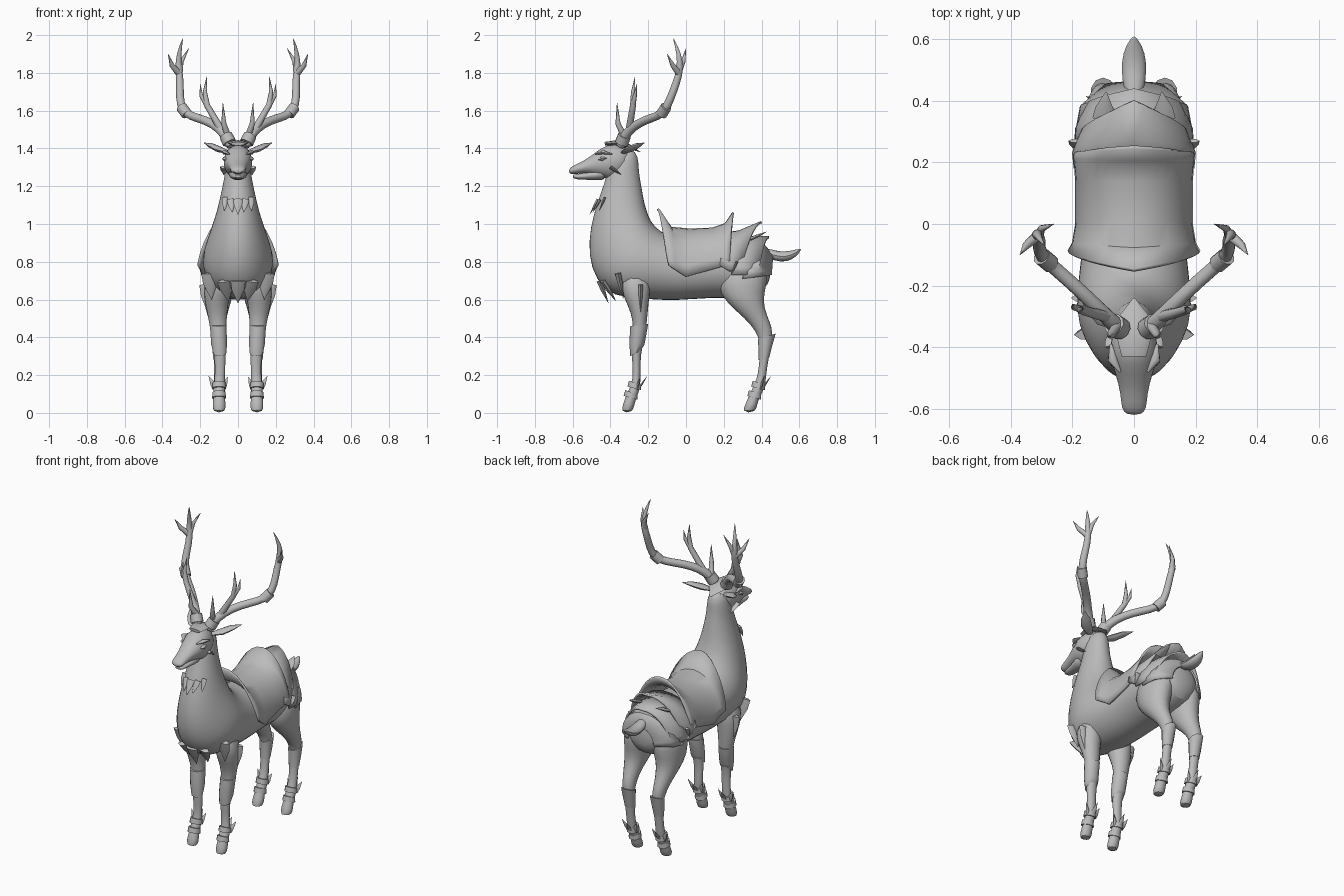
import bpy, bmesh, math
from mathutils import Vector

cube = bpy.data.objects.get("Cube")
if cube:
    bpy.data.objects.remove(cube, do_unlink=True)

CM = 0.01  # all sizes below are in hundredths of a unit

grey = bpy.data.materials.new("plain grey")
grey.use_nodes = True
GREY = (0.5, 0.5, 0.5, 1)
grey.diffuse_color = GREY
grey.node_tree.nodes["Principled BSDF"].inputs["Base Color"].default_value = GREY


def finish(name, bm, subdivide=0, thickness=0.0, angle=50):
    """Turn a bmesh into a shaded object."""
    bmesh.ops.recalc_face_normals(bm, faces=bm.faces)
    mesh = bpy.data.meshes.new(name)
    bm.to_mesh(mesh)
    bm.free()
    mesh.materials.append(grey)
    obj = bpy.data.objects.new(name, mesh)
    bpy.context.collection.objects.link(obj)
    if thickness:
        mod = obj.modifiers.new("thickness", "SOLIDIFY")
        mod.thickness = thickness
        mod.offset = 0
    bpy.ops.object.select_all(action="DESELECT")
    obj.select_set(True)
    bpy.context.view_layer.objects.active = obj
    bpy.ops.object.shade_smooth_by_angle(angle=math.radians(angle))
    if subdivide:
        mod = obj.modifiers.new("smooth", "SUBSURF")
        mod.levels = mod.render_levels = subdivide
    return obj


def skin(bm, rings):
    """Bridge closed rings of vertices and cap both ends."""
    loops = [[bm.verts.new(p) for p in ring] for ring in rings]
    n = len(loops[0])
    for a, b in zip(loops, loops[1:]):
        for i in range(n):
            j = (i + 1) % n
            bm.faces.new((a[i], a[j], b[j], b[i]))
    bm.faces.new(loops[0])
    bm.faces.new(loops[-1])


def loft(name, stations, side=1, sides=14, subdivide=1):
    """Oval rings, each spanning two profile points: y, z, y, z, half width, centre x."""
    rings = []
    for y1, z1, y2, z2, w, *cx in stations:
        cx = cx[0] if cx else 0
        low, high = Vector((cx * side, y1, z1)), Vector((cx * side, y2, z2))
        mid, half = (low + high) / 2, (high - low) / 2
        ring = []
        for i in range(sides):
            a = math.tau * i / sides
            ring.append((mid + half * math.cos(a) + Vector((w * math.sin(a), 0, 0))) * CM)
        rings.append(ring)
    bm = bmesh.new()
    skin(bm, rings)
    return finish(name, bm, subdivide)


def tube(name, points, side=1, flat=1.0, sides=8, subdivide=0):
    """Tapering tube through x, y, z, radius points."""
    pos = [Vector((p[0] * side, p[1], p[2])) for p in points]
    along = (pos[-1] - pos[0]).normalized()
    ref = Vector((0, 1, 0)) if abs(along.z) > 0.5 else Vector((0, 0, 1))
    rings = []
    for i, p in enumerate(pos):
        t = (pos[min(i + 1, len(pos) - 1)] - pos[max(i - 1, 0)]).normalized()
        u = t.cross(ref).normalized()
        v = u.cross(t) * flat
        r = points[i][3]
        angles = [math.tau * k / sides for k in range(sides)]
        rings.append([(p + (u * math.cos(a) + v * math.sin(a)) * r) * CM for a in angles])
    bm = bmesh.new()
    skin(bm, rings)
    return finish(name, bm, subdivide)


def spike(name, base, tip, r, side=1, flat=0.4):
    """Pointed tuft swelling slightly after its root."""
    a, b = Vector(base), Vector(tip)
    tube(name, [(*a, r), (*a.lerp(b, 0.4), r * 0.85), (*b, 0.1)], side, flat, 6)


def drape(name, stations, columns=16):
    """Cloth arched over the back: y at spine, y at hem, half width, top, hem, peak."""
    bm = bmesh.new()
    rows = []
    for yc, ye, w, top, hem, peak in stations:
        row = []
        for i in range(columns + 1):
            t = 2 * i / columns - 1
            a = t * math.pi / 2
            rise = max(math.cos(a), 0) ** peak
            y = yc + (ye - yc) * abs(t)
            row.append(bm.verts.new(Vector((w * math.sin(a), y, hem + (top - hem) * rise)) * CM))
        rows.append(row)
    for a, b in zip(rows, rows[1:]):
        for i in range(columns):
            bm.faces.new((a[i], a[i + 1], b[i + 1], b[i]))
    return finish(name, bm, 0, 0.012, 40)


# Torso and neck in one sweep, rump to nape
loft("body", [
    (45, 72, 45, 84, 6), (42, 64, 40, 91, 14), (30, 60, 28, 94, 18.5), (13, 61, 12, 93, 17),
    (-5, 59, 0, 92, 16.5), (-21, 60, -10, 94, 18), (-39, 61, -17, 99, 19.5),
    (-48, 70, -20, 105, 17), (-52, 83, -22, 112, 13.5), (-51, 98, -23, 118, 10.8),
    (-47, 112, -24, 123, 8.7), (-43, 122, -25, 129, 7.2), (-42, 128, -25, 136, 6.5),
    (-38, 134, -29, 141, 5)], sides=18)

# Head with separate lower jaw
loft("head", [
    (-34, 125, -27, 137, 5), (-38, 123, -33, 142, 7.5), (-44, 124, -42, 143, 8.3),
    (-49, 126, -49, 137, 6), (-55, 127, -55, 133, 4.4), (-60, 126, -60, 131, 4.2),
    (-62, 127, -62, 129, 2.5)])
loft("lower_jaw", [
    (-42, 123, -42, 131, 6), (-48, 123, -48, 129, 4.6), (-54, 123.5, -54, 127, 3.4),
    (-58, 123.5, -58, 126.5, 3), (-60, 124.5, -60, 126, 1.8)])
tube("forehead_plate", [(0, -43, 142.5, 4), (0, -37, 143, 5.5), (0, -30, 141, 5), (0, -24, 138, 0.3)],
     flat=0.25)

# Tail
tube("tail", [(0, 41, 86, 3), (0, 47, 83, 4.3), (0, 53, 82.5, 4.5), (0, 58, 84.5, 3), (0, 61, 87, 0.3)],
     flat=0.7, subdivide=1)

# Saddle cloth with raised front and rear, then layered rump covers
drape("saddle", [
    (-15, -9, 21, 108, 78, 1.5), (-8, -6, 19.5, 98, 76, 1), (2, 0, 18.5, 97, 72, 0.9),
    (14, 14, 18.5, 97.5, 76, 0.9), (21, 21, 19, 100, 78, 1), (25, 23, 19, 106, 78, 1.3)])
drape("rump_cover_upper", [(20, 18, 19, 95, 78, 1), (28, 23, 19.5, 96, 75, 1), (40, 28, 17.5, 101, 75, 1.2)])
drape("rump_cover_middle", [(26, 24, 19, 94, 73, 1), (34, 31, 18.5, 93, 73, 1), (44, 38, 15.5, 93, 74, 1.1)])
drape("rump_cover_lower", [(34, 30, 18.5, 90, 71, 1), (41, 38, 17, 89, 72, 1), (46, 45, 9, 83, 73, 1)])

# Central fur tips
spike("throat_tuft", (0, -46.5, 113), (0, -51, 105), 2.5)
spike("chest_tuft", (0, -46, 70), (0, -41, 58), 4)

for side, tag in ((1, "left"), (-1, "right")):
    # Face
    tube(tag + "_ear", [(5, -33, 138, 1.8), (10, -30, 139.5, 3.2), (14, -26, 141.5, 2.6), (18, -22, 143, 0.2)],
         side, 0.5)
    tube(tag + "_eye", [(6, -46.5, 134, 0.3), (6.8, -44.5, 134.5, 1.7), (7.4, -42, 135, 0.3)], side, 0.7)
    tube(tag + "_brow", [(4.5, -48, 137, 0.4), (7, -44, 138, 1.5), (7.5, -39, 137, 0.4)], side, 0.7)
    spike(tag + "_cheek_tuft", (7, -40, 130), (7.5, -34, 126), 2.5, side)

    # Antler: main beam, top prongs, inner tine and brow tine
    beam = tag + "_antler_"
    tube(beam + "beam", [
        (3, -35, 140, 3.4), (6, -33, 146, 3), (10, -29, 151, 2.7), (17, -22, 155, 2.5),
        (25, -15, 157, 2.5), (29.5, -11, 160, 2.6), (31, -8, 167, 2.3), (30.5, -5, 175, 2.2),
        (31.5, -3, 182, 2), (31.5, -3.5, 190, 1.4), (29, -7, 199, 0.1)], side, subdivide=1)
    tube(beam + "outer_prong", [(31.5, -4, 180, 1.8), (35, -7, 184, 1.3), (37, -10, 190, 0.1)], side)
    tube(beam + "rear_prong", [(31, -4, 180, 1.7), (30, -1.5, 186, 1.2), (26, 0, 193, 0.1)], side)
    tube(beam + "inner_tine", [(9, -30, 150, 2), (13, -29, 157, 1.7), (16.5, -28, 163, 1.6),
                               (17.5, -28, 170, 1.1), (16.5, -27, 178, 0.1)], side)
    tube(beam + "inner_fork", [(16.5, -28, 163, 1.4), (19.5, -27, 168, 1), (20, -26, 174, 0.1)], side)
    tube(beam + "brow_tine", [(5.5, -33, 147, 1.7), (7.5, -36, 153, 1.4), (8, -36.5, 164, 0.1)], side)
    tube(beam + "low_collar", [(4.5, -34, 143, 3.7), (6.5, -32.5, 147, 3.5)], side, sides=10)
    tube(beam + "high_collar", [(27, -13, 158, 3), (30, -10.5, 162, 3)], side, sides=10)

    # Front leg with hoof
    loft(tag + "_front_leg", [
        (-37, 74, -17, 76, 8, 10), (-34, 62, -19, 62, 7.3, 11.5), (-29, 53, -20, 53, 5.6, 11),
        (-28, 44, -21, 44, 4.3, 10.5), (-29, 38, -22, 38, 4, 10), (-29, 31, -24, 31, 3.2, 9.5),
        (-28, 21, -24, 20, 2.7, 9.5), (-29, 15, -24, 13, 3.2, 10), (-32, 9, -26, 8, 3.1, 10),
        (-33, 6, -27, 5, 3.6, 10), (-35, 0, -28, 0, 3.9, 10)], side, 10)
    loft(tag + "_knee_guard", [(-29.5, 46, -20, 47, 4.6, 10.5), (-30, 37, -22, 36, 4.4, 10),
                               (-29.5, 30, -24, 33, 3.6, 9.7)], side, 10, 0)
    # Hind leg with hoof
    loft(tag + "_hind_leg", [
        (17, 79, 44, 81, 9, 9), (15, 67, 44, 69, 9.5, 9.8), (21, 58, 41, 60, 7.8, 11),
        (31, 50, 43, 52, 5.2, 11), (37, 43, 46, 45, 4, 10.5), (39, 37, 46, 39, 3.5, 10),
        (39, 30, 44, 30, 3.1, 10), (38, 20, 42.5, 20, 2.7, 10), (36, 15, 42, 13, 3.3, 10),
        (33, 9, 39, 8, 3.1, 10), (32, 6, 38, 5, 3.6, 10), (29, 0, 37, 0, 3.9, 10)], side, 10)
    loft(tag + "_hock_guard", [(38, 39, 47.5, 42, 4.1, 10), (38.5, 33, 45.5, 35, 3.8, 10),
                               (38.5, 28, 44, 29, 3.2, 10)], side, 10, 0)

    # Ankle bands and upswept ankle tufts
    for place, y in (("front", -27), ("hind", 38.5)):
        label = tag + "_" + place
        for k, z in enumerate((8, 13)):
            shift = y - (2.2 if k == 0 else 0.2)
            loft(f"{label}_band_{k}", [(shift - 3.8, z + 1, shift + 3.5, z - 1, 3.9, 10),
                                       (shift - 3, z + 4, shift + 3.5, z + 2, 3.5, 10)], side, 10, 0)
        spike(label + "_rear_tuft", (10, y + 2, 13), (10, y + 6.5, 19.5), 1.8, side)
        spike(label + "_outer_tuft", (12, y + 1, 13), (15.5, y + 3, 19.5), 1.6, side)
        spike(label + "_inner_tuft", (8, y + 1, 13), (5.5, y + 3, 19), 1.6, side)

    # Fur tips on throat, chest and shoulder, and hem points of the covers
    spike(tag + "_throat_tuft", (4, -45.5, 113), (3, -49.5, 106), 2, side)
    spike(tag + "_throat_side_tuft", (6.5, -43, 114), (7.3, -46, 107), 2, side)
    spike(tag + "_chest_tuft", (7, -44, 70), (5, -37, 59), 4, side)
    spike(tag + "_shoulder_tuft", (15, -36, 74), (14, -33, 60), 4.5, side)
    spike(tag + "_shoulder_rear_tuft", (17, -24, 68), (16, -24, 53), 3.5, side)
    spike(tag + "_cover_point", (18.8, 27, 80), (19, 24, 73), 2.5, side, 0.3)
    spike(tag + "_cover_spike", (10, 34, 92), (9, 43, 96), 3.5, side, 0.3)
